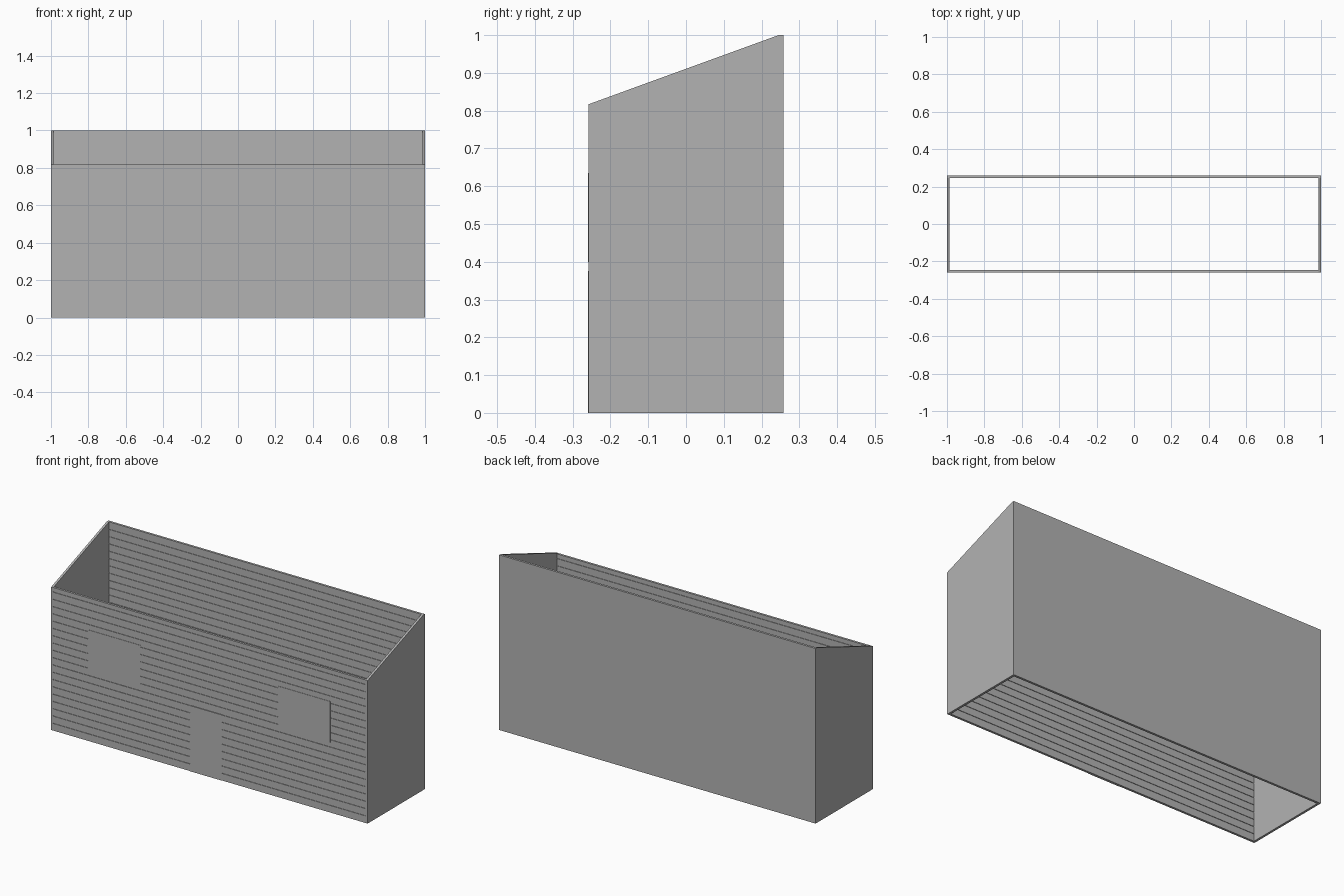
import bpy, bmesh

cube = bpy.data.objects.get("Cube")
if cube:
    bpy.data.objects.remove(cube, do_unlink=True)

# One plain grey for the whole shell
grey = bpy.data.materials.new("plain grey")
grey.use_nodes = True
colour = (0.45, 0.45, 0.45, 1)
grey.diffuse_color = colour
grey.node_tree.nodes["Principled BSDF"].inputs["Base Color"].default_value = colour

HALF_X, HALF_Y, WALL = 1.0, 0.258, 0.013
INNER_X, INNER_Y = HALF_X - WALL, HALF_Y - WALL
FRONT_H, BACK_H = 0.817, 1.0
PITCH = BACK_H / 24            # board height
GAP, DEPTH = 0.003, 0.003      # groove size


def extrude_profile(name, profile, x0, x1):
    """Extrude a (y, z) outline along x."""
    bm = bmesh.new()
    face = bm.faces.new([bm.verts.new((x0, y, z)) for y, z in profile])
    ext = bmesh.ops.extrude_face_region(bm, geom=[face])
    moved = [v for v in ext["geom"] if isinstance(v, bmesh.types.BMVert)]
    bmesh.ops.translate(bm, verts=moved, vec=(x1 - x0, 0, 0))
    bmesh.ops.recalc_face_normals(bm, faces=bm.faces)
    mesh = bpy.data.meshes.new(name)
    bm.to_mesh(mesh)
    bm.free()
    mesh.materials.append(grey)
    obj = bpy.data.objects.new(name, mesh)
    bpy.context.collection.objects.link(obj)
    return obj


def wall_side(y, inward, height, grooved):
    """Bottom-to-top outline of one wall face, with board grooves if wanted."""
    pts = [(y, 0)]
    z = PITCH
    while grooved and z < height - GAP:
        lo, hi = z - GAP / 2, z + GAP / 2
        pts += [(y, lo), (y + inward * DEPTH, lo), (y + inward * DEPTH, hi), (y, hi)]
        z += PITCH
    return pts + [(y, height)]


def board_wall(name, y_front, y_back, height, back_grooved):
    front = wall_side(y_front, 1, height, True)
    back = wall_side(y_back, -1, height, back_grooved)
    return extrude_profile(name, front + back[::-1], -INNER_X, INNER_X)


# Front wall grooved on both faces, back wall only on the inside
board_wall("front_wall", -HALF_Y, -INNER_Y, FRONT_H, True)
board_wall("back_wall", INNER_Y, HALF_Y, BACK_H, False)

# Side walls with sloping tops
side = [(-HALF_Y, 0), (HALF_Y, 0), (HALF_Y, BACK_H), (INNER_Y, BACK_H), (-HALF_Y, FRONT_H)]
extrude_profile("left_wall", side, INNER_X, HALF_X)
extrude_profile("right_wall", side, -HALF_X, -INNER_X)


# Flat door and window panels, just proud of the boards
def panel(name, x0, x1, z0, z1):
    y0, y1 = -HALF_Y - 0.002, -HALF_Y + DEPTH
    extrude_profile(name, [(y0, z0), (y1, z0), (y1, z1), (y0, z1)], x0, x1)


panel("door_panel", -0.12, 0.08, 0, 0.375)
panel("right_window_panel", -0.765, -0.435, 0.4, 0.635)
panel("left_window_panel", 0.435, 0.765, 0.4, 0.635)
